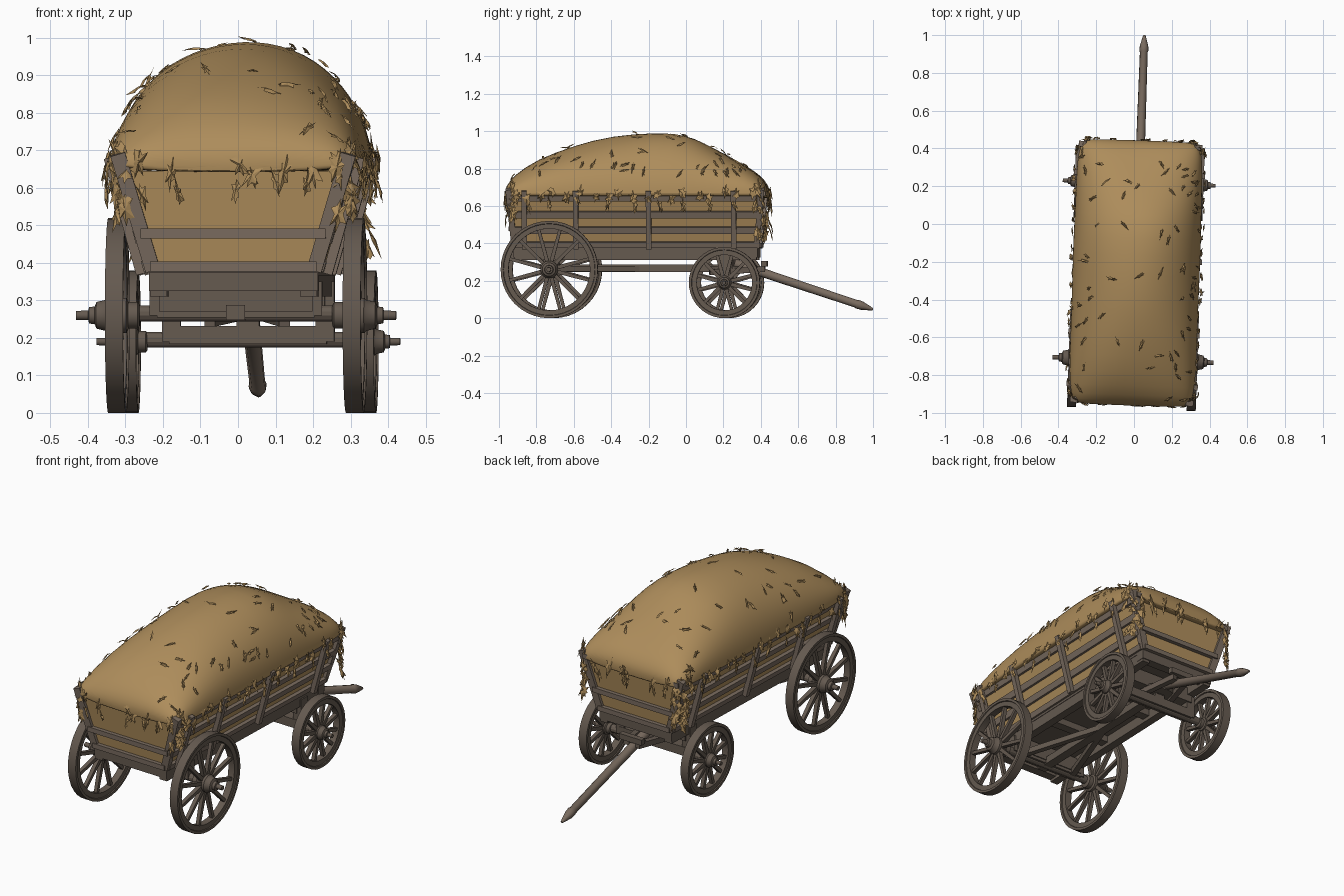
import bpy, bmesh, math, random
from mathutils import Vector, Matrix

if "Cube" in bpy.data.objects:
    bpy.data.objects.remove(bpy.data.objects["Cube"])

random.seed(4)
# the whole wagon stands slightly turned
PLACE = Matrix.Translation((0.02, 0, 0)) @ Matrix.Rotation(math.radians(-2), 4, 'Z')


def material(name, rgb):
    m = bpy.data.materials.new(name)
    m.diffuse_color = (*rgb, 1)
    m.use_nodes = True
    m.node_tree.nodes["Principled BSDF"].inputs["Base Color"].default_value = m.diffuse_color
    return m


WOOD = material("weathered_wood", (0.190, 0.146, 0.113))
DARK = material("dark_wood", (0.130, 0.102, 0.080))
HAY = material("hay", (0.42, 0.265, 0.105))


def finish(bm, name, mat, smooth=None, fix=True):
    if fix:
        bmesh.ops.recalc_face_normals(bm, faces=bm.faces)
    me = bpy.data.meshes.new(name)
    bm.to_mesh(me)
    bm.free()
    me.transform(PLACE)
    me.materials.append(mat)
    ob = bpy.data.objects.new(name, me)
    bpy.context.collection.objects.link(ob)
    if smooth:
        bpy.context.view_layer.objects.active = ob
        ob.select_set(True)
        bpy.ops.object.shade_smooth_by_angle(angle=math.radians(smooth))
        ob.select_set(False)
    return ob


def beam(bm, a, b, w, h, up=(0, 0, 1), taper=1.0):
    """Box from a to b; h along 'up', w across."""
    a, b, up = Vector(a), Vector(b), Vector(up)
    d = (b - a).normalized()
    s = d.cross(up).normalized()
    u = s.cross(d)
    q = []
    for p, k in ((a, 1), (b, taper)):
        q.append([bm.verts.new(p + s * i * w * k / 2 + u * j * h * k / 2)
                  for i, j in ((-1, -1), (1, -1), (1, 1), (-1, 1))])
    bm.faces.new(q[0][::-1])
    bm.faces.new(q[1])
    for i in range(4):
        bm.faces.new((q[0][i], q[0][i - 3], q[1][i - 3], q[1][i]))


def lathe(bm, profile, origin, axis, n=28, closed=False):
    """Turn (distance along axis, radius) points round an axis."""
    o, axis = Vector(origin), Vector(axis).normalized()
    s = axis.orthogonal().normalized()
    t = axis.cross(s)
    rings = []
    for d, r in profile:
        rings.append([bm.verts.new(o + axis * d + (s * math.cos(k * math.tau / n) + t * math.sin(k * math.tau / n)) * r)
                      for k in range(n)])
    pairs = list(zip(rings, rings[1:])) + ([(rings[-1], rings[0])] if closed else [])
    for p, q in pairs:
        for k in range(n):
            bm.faces.new((p[k], p[k - n + 1], q[k - n + 1], q[k]))
    if not closed:
        bm.faces.new(rings[0][::-1])
        bm.faces.new(rings[-1])


# wheels: rim, spokes, turned hub
def wheel(name, side, y, r):
    c, ax = Vector((side * 0.317, y, r)), (side, 0, 0)
    h = 1 if r > .2 else .8
    bm = bmesh.new()
    ri = r - 0.042
    lathe(bm, [(-.024, r), (.024, r), (.024, r - .014), (.019, r - .016), (.019, ri), (-.019, ri),
               (-.019, r - .016), (-.024, r - .014)], c, ax, 40, True)
    for k in range(12):
        a = (k + .5) * math.tau / 12
        d = Vector((0, math.cos(a), math.sin(a)))
        beam(bm, c + d * .03, c + d * (ri + .005), .021, .024, ax, .8)
    lathe(bm, [(x * h, q * h) for x, q in (
        (-.06, .028), (-.055, .036), (-.03, .036), (-.025, .047), (.025, .047), (.03, .042), (.055, .036),
        (.06, .024), (.075, .022), (.077, .013), (.11, .012))], c, ax, 20)
    finish(bm, name, DARK, 35)


AXLES = {"rear": (-0.72, 0.26), "front": (0.217, 0.19)}
for end, (y, r) in AXLES.items():
    for side in (-1, 1):
        wheel(f"{end}_wheel_{'left' if side < 0 else 'right'}", side, y, r)

# axles, bolsters and reach pole
bm = bmesh.new()
for y, r in AXLES.values():
    lathe(bm, [(-.29, .022), (.29, .022)], (0, y, r + .005), (1, 0, 0), 12)
    beam(bm, (-.21, y, r + .018), (.21, y, r + .018), .06, .048)
    beam(bm, (-.205, y, .31), (.205, y, .31), .07, .08)
    for s in (-1, 1):
        beam(bm, (s * .205, y, r), (s * .205, y, .35), .055, .05, (1, 0, 0))
lathe(bm, [(0, .09), (.03, .09)], (0, .217, .25), (0, 0, 1), 24)
beam(bm, (0, .217, .2), (0, .217, .3), .06, .06, (1, 0, 0))
beam(bm, (0, -.76, .268), (0, .25, .268), .05, .04)
for s in (-1, 1):
    beam(bm, (s * .17, -.72, .265), (s * .01, -.25, .265), .03, .03)
    beam(bm, (s * .1, .13, .245), (s * .035, .42, .262), .03, .03)
beam(bm, (-.07, .42, .29), (.07, .42, .29), .03, .03)
beam(bm, (-.05, .385, .262), (.05, .385, .262), .03, .03)
finish(bm, "axles_and_reach", DARK)

# drawbar with pointed tip
bm = bmesh.new()
p0, p1 = Vector((.0, .26, .293)), Vector((0, 1.0, .047))
L = (p1 - p0).length
lathe(bm, [(0, .025), (L * .88, .021), (L * .885, .024), (L * .92, .023), (L * .97, .013), (L, .006)],
      p0, p1 - p0, 10)
finish(bm, "drawbar", WOOD, 40)


# wagon bed
def side_x(z):
    return .222 + (z - .39) * .28


Y0, Y1 = -.91, .385
bm = bmesh.new()
beam(bm, (0, Y0, .378), (0, Y1, .378), .45, .024)
for s in (-1, 1):
    beam(bm, (s * .2, Y0, .34), (s * .2, Y1, .34), .045, .06)
for y in (-.45, -.1):
    beam(bm, (-.2, y, .35), (.2, y, .35), .05, .04)
for y in (Y0 + .02, Y1 - .02):
    beam(bm, (-.225, y, .35), (.225, y, .35), .05, .05)
finish(bm, "bed_floor", DARK)

# side rails, stakes, end rails
bm = bmesh.new()
for s in (-1, 1):
    tilt = Vector((s * .28, 0, 1)).normalized()
    for z, h in ((.392, .03), (.47, .034), (.553, .034), (.64, .03)):
        x = s * (side_x(z) + .012)
        k = (z - .39) * .1
        beam(bm, (x, Y0 - k, z), (x, Y1 + k, z), .018, h, tilt)
    for y in (-.855, -.58, -.19, .265):
        beam(bm, (s * (side_x(.37) + .032), y, .37), (s * (side_x(.68) + .032), y, .68), .026, .028, (0, 1, 0))
    for y, d in ((Y0, -1), (Y1, 1)):
        beam(bm, (s * (side_x(.38) - .004), y, .38), (s * (side_x(.69) + .002), y + d * .03, .69), .04, .03, (0, 1, 0))
for y, d, rows in ((Y0, -1, (.39, .478)), (Y1, 1, (.39, .488, .665))):
    for z in rows:
        yy = y + d * (.012 + (z - .39) * .1)
        beam(bm, (-side_x(z), yy, z), (side_x(z), yy, z), .022, .026)
finish(bm, "rails_and_stakes", WOOD)

# hay filling inside the slats
bm = bmesh.new()
levels = []
for z in (.39, .645):
    k, x = (z - .39) * .1, side_x(z)
    levels.append([bm.verts.new(p) for p in ((-x, Y0 - k, z), (x, Y0 - k, z), (x, Y1 + k, z), (-x, Y1 + k, z))])
bm.faces.new(levels[0][::-1])
bm.faces.new(levels[1])
for i in range(4):
    bm.faces.new((levels[0][i], levels[0][i - 3], levels[1][i - 3], levels[1][i]))
finish(bm, "hay_filling", HAY)

# hay mound: lofted from (y, half width, top height)
STATIONS = [(-.962, .25, .675), (-.955, .295, .71), (-.92, .325, .765), (-.8, .337, .848), (-.6, .338, .925),
            (-.4, .337, .970), (-.15, .340, .998), (0, .338, .982), (.1, .336, .935), (.2, .335, .885),
            (.33, .333, .815), (.40, .322, .765), (.435, .295, .715), (.443, .25, .68)]


def hay_point(y, a):
    for s, t in zip(STATIONS, STATIONS[1:]):
        if y <= t[0] + 1e-6:
            break
    f = (y - s[0]) / (t[0] - s[0])
    w, top = s[1] + (t[1] - s[1]) * f, s[2] + (t[2] - s[2]) * f
    e = 2 / (2 + .4 * (.998 - top) / .2)        # flatter towards the ends
    c, n = math.cos(a), math.sin(a)
    x = math.copysign(abs(c) ** e, c) * w
    z = n ** e * (top - .66) if n > 0 else n * .018
    return Vector((x, y, .66 + z + .008 * max(n, 0) * math.sin(9 * y + 2) * math.sin(11 * x + 4 * y)))


bm = bmesh.new()
N = 32
rings = [[bm.verts.new(hay_point(s[0], k * math.tau / N)) for k in range(N)] for s in STATIONS]
for p, q in zip(rings, rings[1:]):
    for k in range(N):
        bm.faces.new((p[k], p[k - N + 1], q[k - N + 1], q[k]))
bm.faces.new(rings[0])
bm.faces.new(rings[-1])
ob = finish(bm, "hay_mound", HAY, 60)
ob.modifiers.new("soften", 'SUBSURF').levels = 1

# ragged straw tufts
tufts = bmesh.new()
R = random.uniform


def tuft(p, normal, width, length, noise=.25, spin=.35):
    n = (Vector(normal).normalized() + Vector([R(-noise, noise) for _ in range(3)])).normalized()
    v = Vector((R(-spin, spin), R(-spin, spin), 1))
    v = (v - n * v.dot(n)).normalized()
    u = v.cross(n)
    c = tufts.verts.new(Vector(p) + n * .006)
    rim = []
    for k in range(12):
        a = k * math.tau / 12 + R(-.2, .2)
        r = R(.75, 1.4) if k % 2 else R(.45, .75)
        rim.append(tufts.verts.new(Vector(p) + u * math.cos(a) * r * width + v * math.sin(a) * r * length
                                   + n * R(-.004, .004)))
    for k in range(12):
        tufts.faces.new((c, rim[k], rim[k - 11]))


for s in (-1, 1):
    for i in range(19):                                   # along the sides
        y = -.9 + i * .07 + R(-.02, .02)
        tuft((s * R(.335, .35), y, R(.63, .68)), (s, 0, .15), .022, .034)
        if i % 2:
            tuft((s * R(.325, .345), y + R(-.02, .02), R(.59, .63)), (s, 0, 0), .014, .038)
    for ye, low in ((-.945, .53), (.435, .44)):           # hanging at the corners
        d = 1 if ye > 0 else -1
        for i in range(16):
            z = low + (.7 - low) * i / 15
            f = R(0, 1)
            tuft((s * (.345 - .07 * f), ye - d * .07 * (1 - f) + d * .012, z), (s * (1 - f), d * f, .1), .022, .042)
for ye, d in ((-.96, -1), (.445, 1)):                     # over both ends
    for x in (-.24, -.16, .0, .05, .13, .2):
        tuft((x + R(-.02, .02), ye, R(.62, .67)), (0, d, 0), .018, .045)
        tuft((x + R(-.02, .02), ye, R(.58, .63)), (0, d, 0), .012, .035)
for i in range(70):                                       # loose on the mound
    y, a = R(-.92, .40), R(.15, math.pi - .15)
    p = hay_point(y, a)
    n = (hay_point(y, a + .05) - p).cross(hay_point(y - .01, a) - p)
    n = n if n.dot(p - Vector((0, -.25, .5))) > 0 else -n
    tuft(p + n.normalized() * .006, n, .009, .03, .4, 1.5)
finish(tufts, "straw_tufts", HAY, fix=False)
